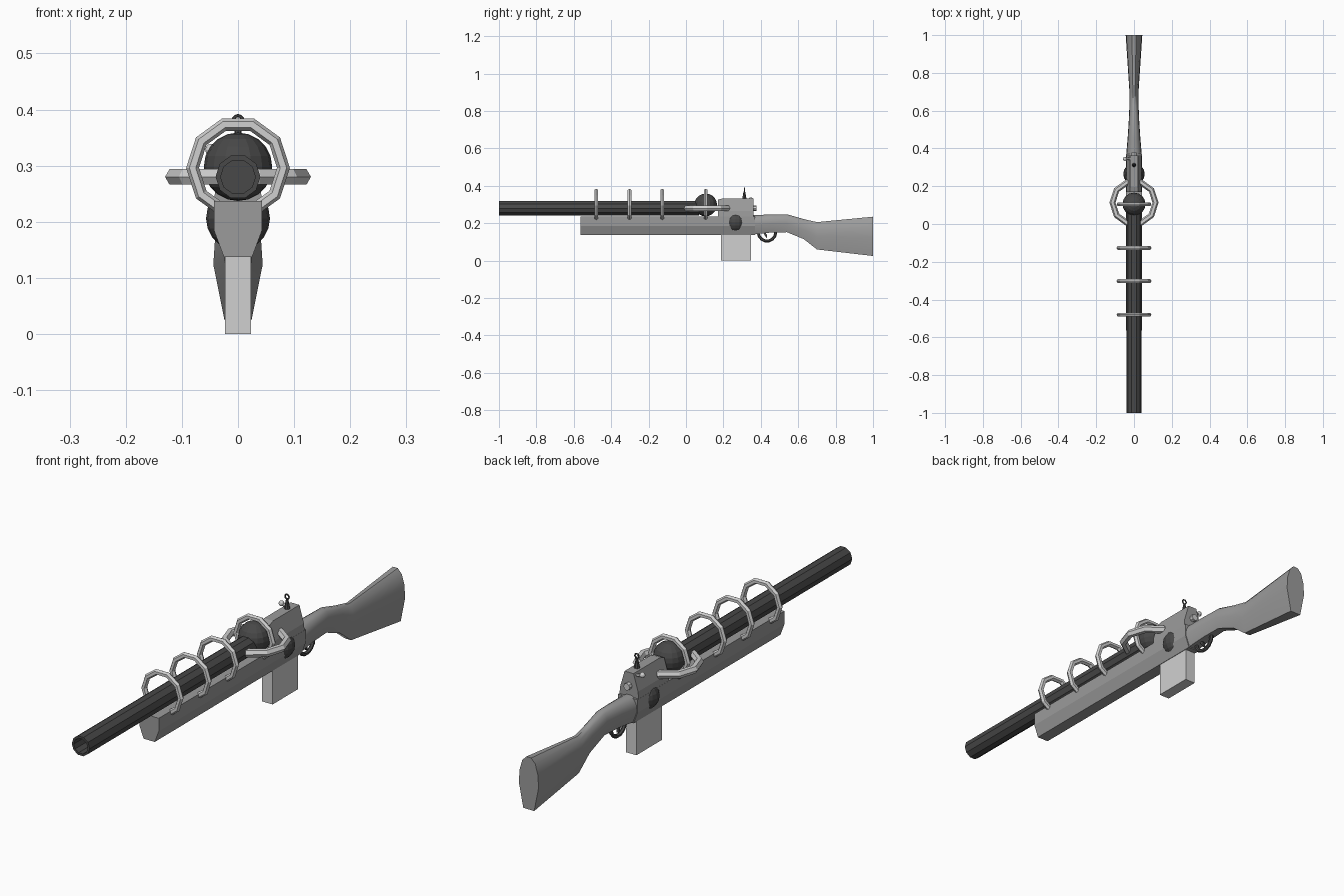
import bpy
import bmesh
from math import sin, cos, tau, radians

cube = bpy.data.objects.get("Cube")
if cube:
    bpy.data.objects.remove(cube, do_unlink=True)


def material(name, value):
    m = bpy.data.materials.new(name)
    m.use_nodes = True
    colour = (value, value, value, 1)
    m.diffuse_color = colour
    m.node_tree.nodes["Principled BSDF"].inputs["Base Color"].default_value = colour
    return m


DARK = material("dark metal", 0.065)
MID = material("mid grey", 0.33)
LIGHT = material("light grey", 0.63)


def finish(obj, name, mat, smooth=None):
    obj.name = name
    obj.data.materials.append(mat)
    if smooth:
        bpy.ops.object.select_all(action="DESELECT")
        obj.select_set(True)
        bpy.context.view_layer.objects.active = obj
        bpy.ops.object.shade_smooth_by_angle(angle=radians(smooth))
    return obj


def loft(name, sections, mat, smooth=None):
    """Skin a list of equal-length point loops and cap both ends."""
    bm = bmesh.new()
    loops = [[bm.verts.new(p) for p in s] for s in sections]
    for a, b in zip(loops, loops[1:]):
        for i in range(len(a)):
            j = (i + 1) % len(a)
            bm.faces.new((a[i], a[j], b[j], b[i]))
    bm.faces.new(loops[0])
    bm.faces.new(loops[-1])
    bmesh.ops.recalc_face_normals(bm, faces=bm.faces)
    mesh = bpy.data.meshes.new(name)
    bm.to_mesh(mesh)
    bm.free()
    obj = bpy.data.objects.new(name, mesh)
    bpy.context.collection.objects.link(obj)
    return finish(obj, name, mat, smooth)


def mirrored(half, y):
    """Closed loop in the xz plane from its +x half, listed bottom to top."""
    return [(x, y, z) for x, z in half] + [(-x, y, z) for x, z in reversed(half)]


def circle(r, y, z, x=0, n=10):
    return [(x + r * cos(tau * i / n), y, z + r * sin(tau * i / n)) for i in range(n)]


def ring(name, loc, major, minor, mat, upright=True, turn=0, segments=10):
    bpy.ops.mesh.primitive_torus_add(
        location=loc, rotation=(radians(90) if upright else 0, 0, radians(turn)),
        major_segments=segments, minor_segments=6,
        major_radius=major, minor_radius=minor)
    return finish(bpy.context.object, name, mat)


def ball(name, loc, r, mat, segments=16, rings=10):
    bpy.ops.mesh.primitive_uv_sphere_add(
        location=loc, radius=r, segments=segments, ring_count=rings)
    return finish(bpy.context.object, name, mat)


def box(name, lo, hi, mat):
    half = [(hi[0], lo[2]), (hi[0], hi[2])]
    return loft(name, [mirrored(half, lo[1]), mirrored(half, hi[1])], mat)


# Hollow barrel
loft("barrel", [circle(.04, .07, .28), circle(.04, -1, .28),
                circle(.031, -1, .28), circle(.031, -.85, .28)], DARK)

# Long lower body with chamfered underside
fore = [(.025, .137), (.043, .185), (.043, .237)]
loft("fore_body", [mirrored(fore, -.565), mirrored(fore, .37)], MID)

# Raised receiver, narrowing to the top
rear = [(.043, .23), (.04, .265), (.02, .333)]
front = [(.043, .23), (.04, .265), (.022, .325)]
loft("receiver", [mirrored(front, .17), mirrored(rear, .195),
                  mirrored(rear, .362)], MID)

# Shoulder stock: fractions of height and width at each station
SHAPE = [(.55, 0), (1, .47), (.92, .72), (.65, .91), (.25, 1)]
stations = [(.36, .14, .243, .042), (.45, .15, .247, .034),
            (.54, .152, .248, .028), (.63, .115, .222, .024),
            (.70, .06, .206, .024), (1.0, .025, .235, .044)]
loft("stock", [mirrored([(w * fx, lo + (hi - lo) * fz) for fx, fz in SHAPE], y)
               for y, lo, hi, w in stations], MID, smooth=40)

# Magazine
box("magazine", (0, .187, 0), (.023, .348, .16), LIGHT)

# Core ball and the ball that bulges from both sides of the body
ball("core_ball", (0, .105, .298), .061, DARK)
ball("side_bulge", (0, .265, .206), .057, DARK)

# Light rings around barrel and core
for i, y in enumerate((-.48, -.302, -.127, .105)):
    ring(f"barrel_ring_{i + 1}", (0, y, .296), .081, .0115, LIGHT)
ring("core_ring_flat", (0, .113, .28), .114, .016, LIGHT, upright=False)

# Trigger guard and trigger
ring("trigger_guard", (0, .433, .152), .047, .008, DARK, turn=90, segments=14)
loft("trigger", [mirrored([(.005, z), (.005, z + .02)], y)
                 for y, z in ((.415, .145), (.428, .125), (.434, .118))], DARK)

# Rear sight: tapered post with an eyelet
bpy.ops.mesh.primitive_cone_add(vertices=8, radius1=.012, radius2=.004, depth=.042,
                                location=(0, .312, .35))
finish(bpy.context.object, "sight_post", DARK)
ring("sight_eyelet", (0, .312, .38), .009, .003, DARK, segments=12)

# Bolt knob behind the receiver and its side handle
loft("bolt_end", [circle(.014, .35, .28, n=8), circle(.014, .378, .28, n=8)], LIGHT)
bpy.ops.mesh.primitive_cylinder_add(vertices=8, radius=.006, depth=.05,
                                    location=(-.025, .345, .322),
                                    rotation=(0, radians(100), 0))
finish(bpy.context.object, "bolt_handle", LIGHT)
ball("bolt_knob", (-.048, .345, .328), .011, LIGHT, 10, 6)
